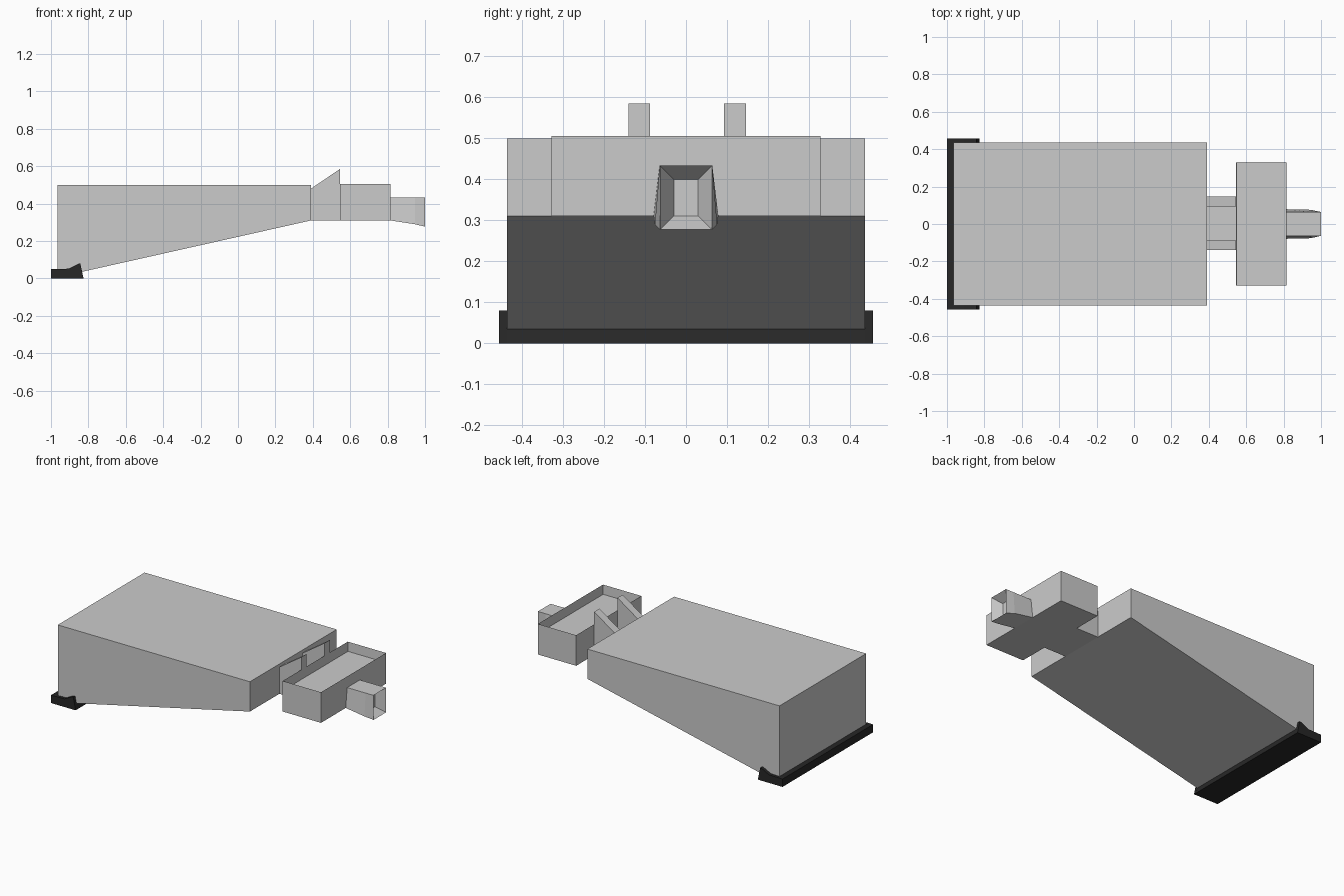
import bpy, bmesh

if "Cube" in bpy.data.objects:
    bpy.data.objects.remove(bpy.data.objects["Cube"])


def make_object(name, bm, mat=None):
    bmesh.ops.recalc_face_normals(bm, faces=bm.faces)
    mesh = bpy.data.meshes.new(name)
    bm.to_mesh(mesh)
    bm.free()
    obj = bpy.data.objects.new(name, mesh)
    bpy.context.collection.objects.link(obj)
    if mat:
        mesh.materials.append(mat)
    return obj


def loft(rings):
    bm = bmesh.new()
    loops = [[bm.verts.new(p) for p in r] for r in rings]
    n = len(loops[0])
    for a, b in zip(loops, loops[1:]):
        for i in range(n):
            j = (i + 1) % n
            bm.faces.new((a[i], a[j], b[j], b[i]))
    bm.faces.new(loops[0][::-1])
    bm.faces.new(loops[-1])
    return bm


def extrude_xz(name, profile, y0, y1, mat=None):
    return make_object(name, loft([[(x, y, z) for x, z in profile] for y in (y0, y1)]), mat)


def recess(bm, pick, thickness, offset):
    # inset one face and push it inward
    bm.normal_update()
    bmesh.ops.recalc_face_normals(bm, faces=bm.faces)
    face = max(bm.faces, key=pick)
    bmesh.ops.inset_region(bm, faces=[face], thickness=thickness, use_even_offset=True)
    bmesh.ops.translate(bm, verts=face.verts[:], vec=offset)


black = bpy.data.materials.new("black_rubber")
black.diffuse_color = (0.02, 0.02, 0.02, 1)
black.use_nodes = True
black.node_tree.nodes["Principled BSDF"].inputs["Base Color"].default_value = black.diffuse_color

# Wedge shaped main body
extrude_xz("main_body", [(-0.965, 0.006), (0.39, 0.31), (0.39, 0.5), (-0.965, 0.5)],
           -0.437, 0.437)

# Rear bumper: low bar with raised side cheeks
extrude_xz("bumper_bar", [(-1, 0), (-0.826, 0), (-0.835, 0.037), (-0.965, 0.05), (-1, 0.05)],
           -0.44, 0.44, black)
cheek = [(-1, 0), (-0.826, 0), (-0.843, 0.08), (-0.855, 0.078), (-0.905, 0.052), (-1, 0.05)]
for side, y0, y1 in (("left", -0.456, -0.437), ("right", 0.437, 0.456)):
    extrude_xz("bumper_cheek_" + side, cheek, y0, y1, black)

# Neck: thin floor with two sloping fins
extrude_xz("neck_floor", [(0.39, 0.31), (0.545, 0.31), (0.545, 0.32), (0.39, 0.32)],
           -0.14, 0.145)
fin = [(0.39, 0.31), (0.545, 0.31), (0.545, 0.585), (0.39, 0.48)]
for side, y0, y1 in (("left", -0.14, -0.088), ("right", 0.093, 0.146)):
    extrude_xz("neck_fin_" + side, fin, y0, y1)

# Thin walled open tray
bm = loft([[(0.545, -0.328, z), (0.815, -0.328, z), (0.815, 0.328, z), (0.545, 0.328, z)]
           for z in (0.31, 0.505)])
recess(bm, lambda f: f.calc_center_median().z, 0.003, (0, 0, -0.06))
make_object("tray", bm)

# Tapered snout with a square socket in its end
rings = []
for x, low, wide in ((0.815, 0.31, 0.079), (0.945, 0.29, 0.076), (1.0, 0.277, 0.063)):
    rings.append([(x, -wide, low), (x, wide, low), (x, 0.064, 0.434), (x, -0.064, 0.434)])
bm = loft(rings)
recess(bm, lambda f: f.calc_center_median().x, 0.034, (-0.055, 0, 0))
make_object("snout", bm)
